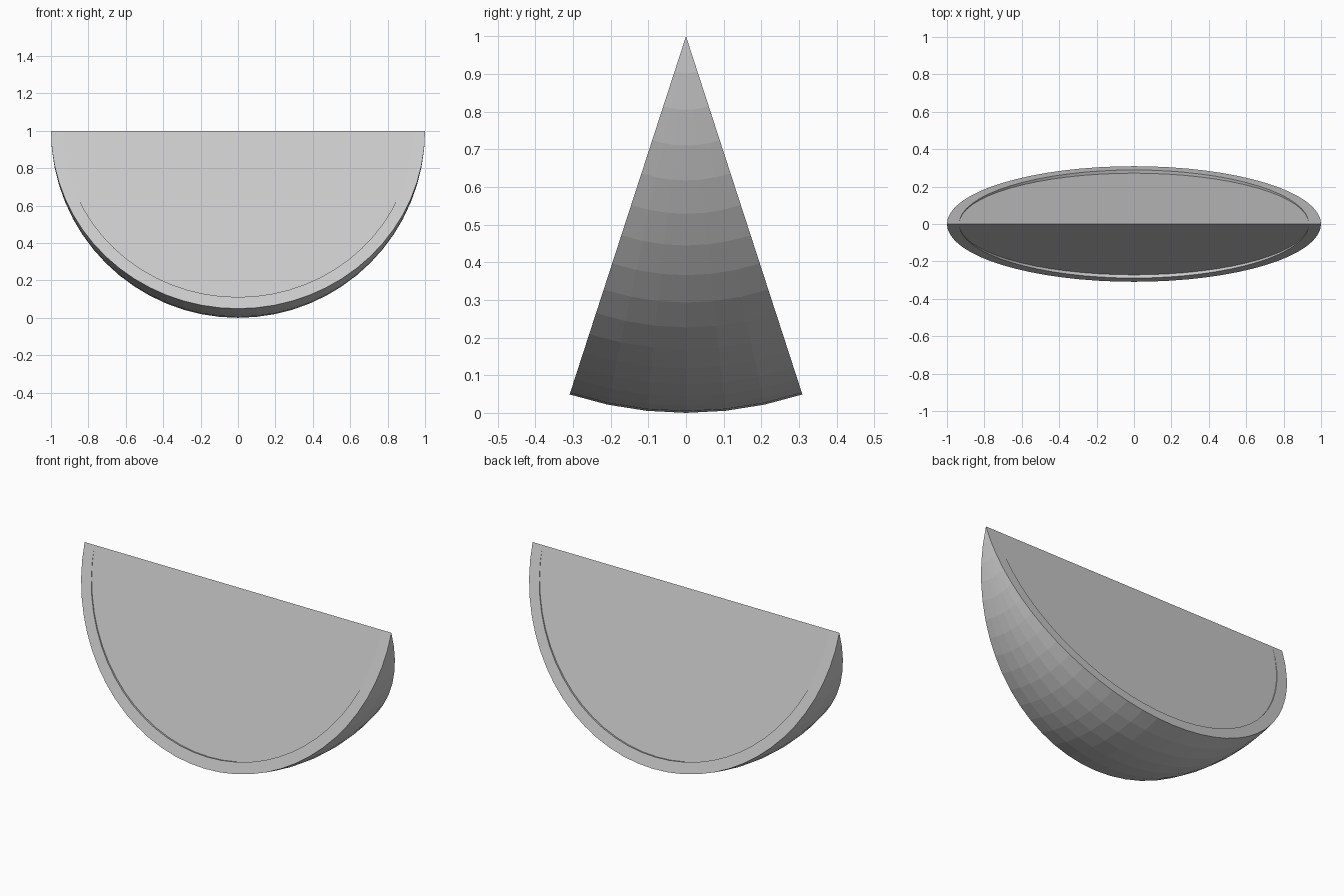
import bpy, bmesh
from math import sin, cos, pi, radians

if "Cube" in bpy.data.objects:
    bpy.data.objects.remove(bpy.data.objects["Cube"])

RINGS = 32          # steps from one tip to the other
HALF = 18.0         # half opening angle of the wedge, degrees
FLESH = 16.9        # the flesh is sunk slightly inside the rind
INNER = 0.935       # inner radius of the rind


def wedge_part(name, profile):
    """Sweep a profile of (x radius, cross radius, angle) from tip to tip."""
    bm = bmesh.new()
    rows = []
    for i in range(RINGS + 1):
        t = pi * i / RINGS
        rows.append([bm.verts.new((rx * cos(t),
                                   rr * sin(t) * sin(radians(a)),
                                   1 - rr * sin(t) * cos(radians(a))))
                     for rx, rr, a in profile])
    for r0, r1 in zip(rows, rows[1:]):
        for j in range(len(profile) - 1):
            bm.faces.new((r0[j], r1[j], r1[j + 1], r0[j + 1]))
    bmesh.ops.remove_doubles(bm, verts=bm.verts[:], dist=1e-5)
    me = bpy.data.meshes.new(name)
    bm.to_mesh(me)
    bm.free()
    ob = bpy.data.objects.new(name, me)
    bpy.context.collection.objects.link(ob)
    return ob


# Rind: faceted outer skin, raised flat rim and the small step down to the flesh
skin = [(1, 1, -HALF + 6 * k) for k in range(7)]
wedge_part("rind", [(INNER, INNER, -FLESH), (INNER, INNER, -HALF)] + skin +
           [(INNER, INNER, HALF), (INNER, INNER, FLESH)])

# Flesh: two flat half discs meeting at the straight top ridge
wedge_part("flesh", [(INNER, INNER, FLESH), (INNER, 0, 0), (INNER, INNER, -FLESH)])
